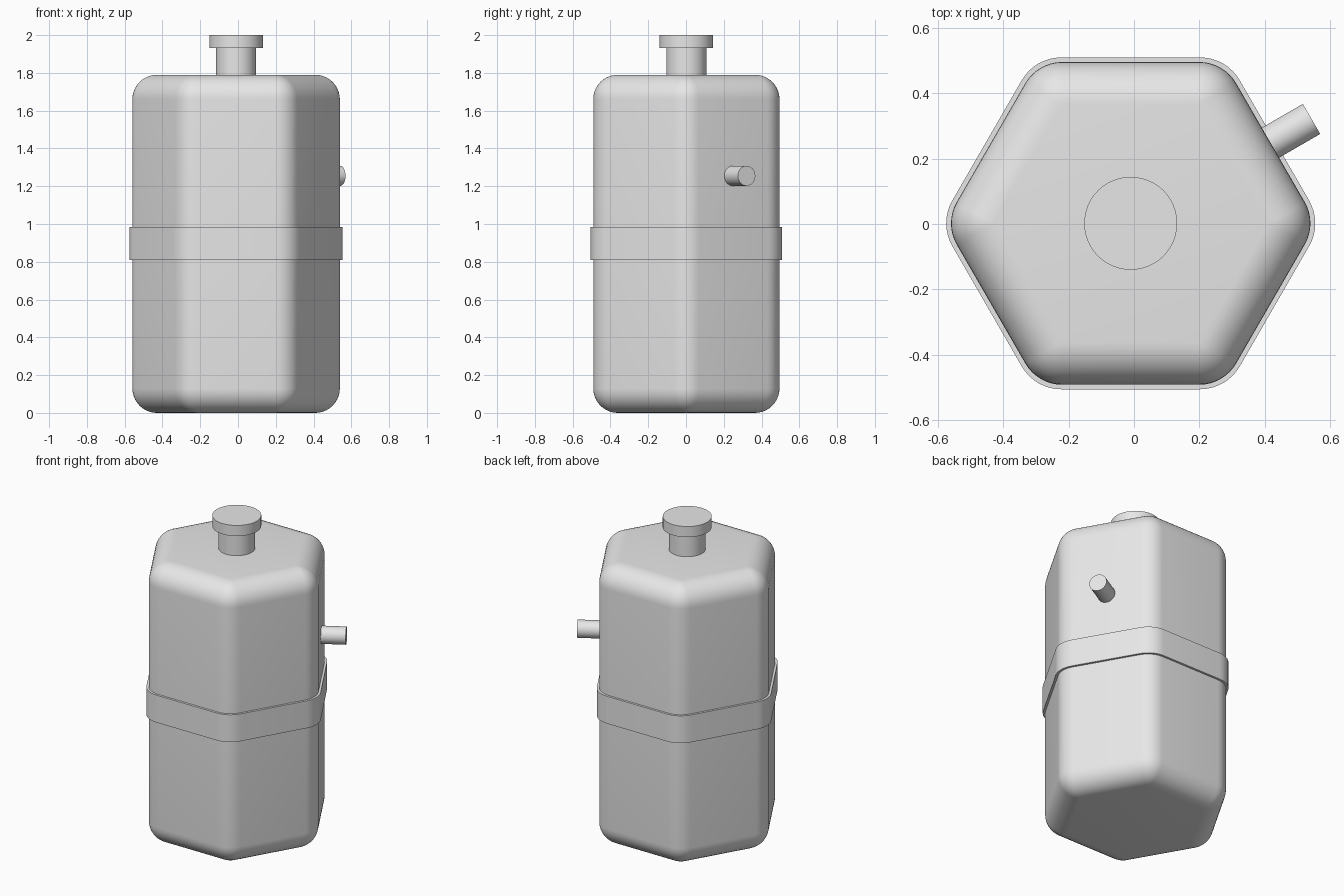
import bpy
import bmesh
from math import sin, cos, tan, pi, radians
from mathutils import Matrix, Vector

cube = bpy.data.objects.get("Cube")
if cube:
    bpy.data.objects.remove(cube)

CENTRE = Vector((-0.01, 0.002, 0))

grey = bpy.data.materials.new("plain grey")
grey.use_nodes = True
colour = (0.8, 0.8, 0.8, 1)
grey.diffuse_color = colour
grey.node_tree.nodes["Principled BSDF"].inputs["Base Color"].default_value = colour


def finish(name, bm):
    bmesh.ops.recalc_face_normals(bm, faces=bm.faces)
    mesh = bpy.data.meshes.new(name)
    bm.to_mesh(mesh)
    bm.free()
    mesh.materials.append(grey)
    obj = bpy.data.objects.new(name, mesh)
    bpy.context.collection.objects.link(obj)
    bpy.ops.object.select_all(action='DESELECT')
    obj.select_set(True)
    bpy.context.view_layer.objects.active = obj
    bpy.ops.object.shade_smooth_by_angle(angle=radians(35))
    return obj


def rounded_hexagon(apothem, corner, z, steps=8):
    """Points of a hexagon with rounded corners, pointing along x."""
    core = (apothem - corner) / cos(pi / 6)
    points = []
    for side in range(6):
        a = side * pi / 3
        for i in range(steps + 1):
            b = a + (i / steps - 0.5) * pi / 3
            points.append(CENTRE + Vector((core * cos(a) + corner * cos(b),
                                           core * sin(a) + corner * sin(b), z)))
    return points


def loft(name, rings, loop=False):
    """Skin stacked hexagons; close into a hoop or cap both ends."""
    bm = bmesh.new()
    loops = [[bm.verts.new(p) for p in rounded_hexagon(*r)] for r in rings]
    pairs = list(zip(loops, loops[1:]))
    if loop:
        pairs.append((loops[-1], loops[0]))
    else:
        bm.faces.new(loops[0])
        bm.faces.new(loops[-1])
    for low, high in pairs:
        for i in range(len(low)):
            j = (i + 1) % len(low)
            bm.faces.new((low[i], low[j], high[j], high[i]))
    bmesh.ops.remove_doubles(bm, verts=bm.verts, dist=0.0001)
    return finish(name, bm)


def cylinder(name, radius, start, end):
    start, end = Vector(start), Vector(end)
    axis = end - start
    turn = axis.to_track_quat('Z', 'Y').to_matrix().to_4x4()
    bm = bmesh.new()
    bmesh.ops.create_cone(bm, cap_ends=True, segments=48, radius1=radius,
                          radius2=radius, depth=axis.length,
                          matrix=Matrix.Translation(CENTRE + (start + end) / 2) @ turn)
    return finish(name, bm)


# Hexagonal tank, every edge rounded by the same radius
APOTHEM, ROUND, HEIGHT, STEPS = 0.493, 0.13, 1.79, 10
rings = []
for base, first in ((ROUND, -pi / 2), (HEIGHT - ROUND, 0)):
    for i in range(STEPS + 1):
        a = first + i / STEPS * pi / 2
        rings.append((APOTHEM - ROUND + ROUND * cos(a), ROUND * cos(a),
                      base + ROUND * sin(a)))
loft("tank_body", rings)

# Strap around the middle
loft("strap", [(0.507, 0.14, 0.81), (0.507, 0.14, 0.985),
               (0.49, 0.125, 0.985), (0.49, 0.125, 0.81)], loop=True)

# Filler neck and cap
cylinder("filler_neck", 0.106, (0, 0, 1.77), (0, 0, 1.935))
cylinder("filler_cap", 0.142, (0, 0, 1.932), (0, 0, 2.0))

# Side outlet, square to the back left face
out = Vector((cos(pi / 6), sin(pi / 6), 0))
height = Vector((0, 0, 1.255))
cylinder("side_outlet", 0.053, out * 0.46 + height, out * 0.638 + height)
